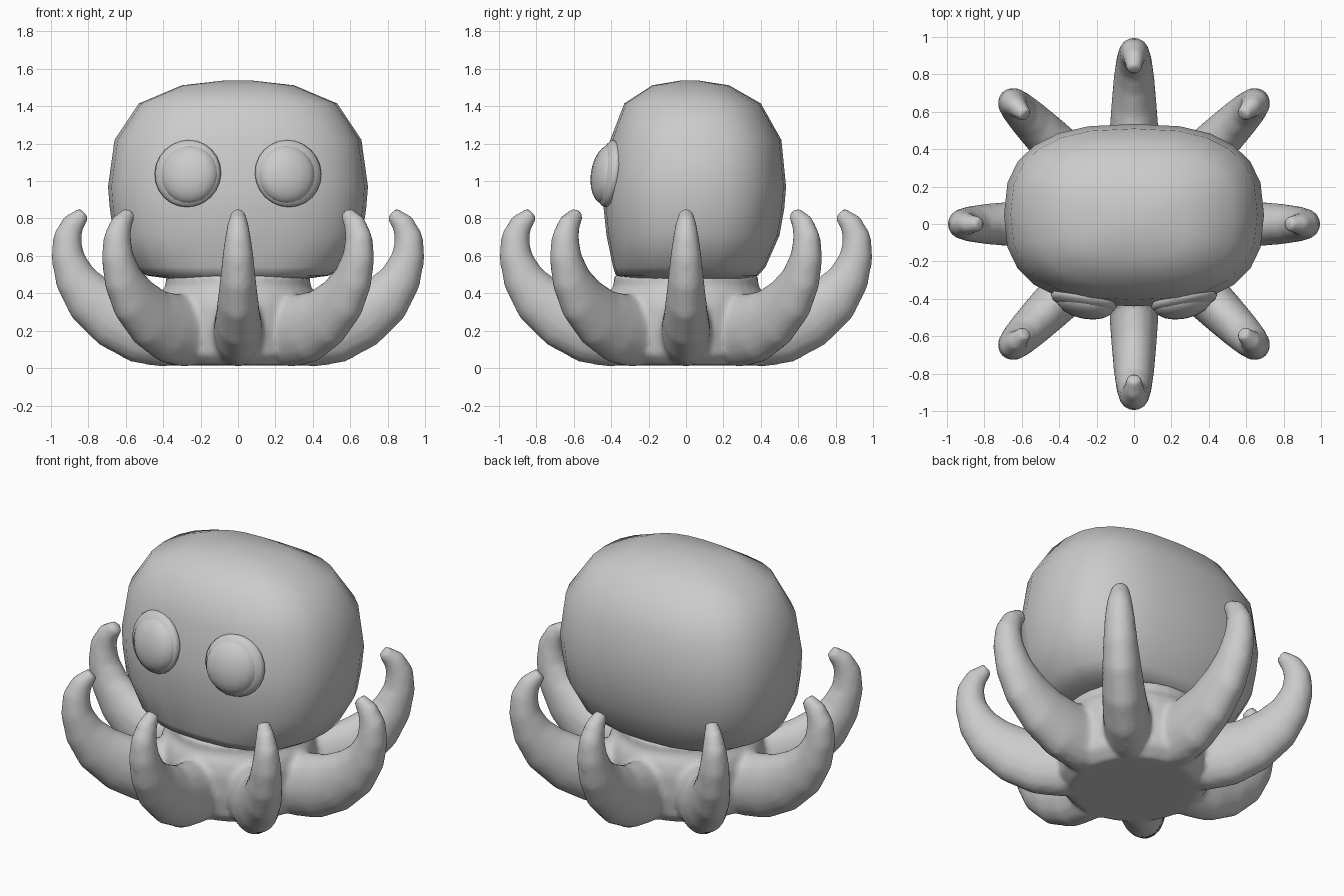
import bpy, bmesh, math
from mathutils import Vector, Matrix

if "Cube" in bpy.data.objects:
    bpy.data.objects.remove(bpy.data.objects["Cube"])


def loft(bm, rings):
    """Skin closed rings of points and cap both ends."""
    loops = [[bm.verts.new(p) for p in r] for r in rings]
    n = len(loops[0])
    for a, b in zip(loops, loops[1:]):
        for i in range(n):
            j = (i + 1) % n
            bm.faces.new((a[i], a[j], b[j], b[i]))
    for loop in (loops[0], loops[-1]):
        mid = sum((v.co for v in loop), Vector()) / n
        c = bm.verts.new(mid)
        for i in range(n):
            bm.faces.new((loop[i], loop[(i + 1) % n], c))


def finish(bm, name):
    bmesh.ops.recalc_face_normals(bm, faces=bm.faces)
    for f in bm.faces:
        f.smooth = True
    me = bpy.data.meshes.new(name)
    bm.to_mesh(me)
    bm.free()
    ob = bpy.data.objects.new(name, me)
    bpy.context.collection.objects.link(ob)
    return ob


def super_ring(z, hx, yf, yb, n=24, e=2.6):
    """Rounded-rectangle ring from half width and front/back limits."""
    pts = []
    for i in range(n):
        t = 2 * math.pi * i / n
        c, s = math.cos(t), math.sin(t)
        x = math.copysign(abs(c) ** (2 / e), c) * hx
        y = math.copysign(abs(s) ** (2 / e), s) * (yb - yf) / 2 + (yb + yf) / 2
        pts.append((x, y, z))
    return pts


# Head: z, half width, front y, back y
bm = bmesh.new()
loft(bm, [super_ring(*r) for r in [
    (0.48, 0.38, -0.31, 0.34), (0.495, 0.49, -0.375, 0.385),
    (0.54, 0.575, -0.39, 0.425), (0.71, 0.665, -0.425, 0.50),
    (0.85, 0.685, -0.44, 0.525), (0.97, 0.695, -0.44, 0.535),
    (1.22, 0.66, -0.405, 0.51), (1.415, 0.53, -0.33, 0.40),
    (1.512, 0.30, -0.18, 0.23), (1.537, 0.08, -0.03, 0.07)]])
finish(bm, "head")

# Lower body: hub and eight curled arms, fused together
bm = bmesh.new()
hub = [(0.015, 0.36), (0.07, 0.42), (0.2, 0.44), (0.33, 0.44),
       (0.395, 0.42), (0.44, 0.385), (0.5, 0.39)]
loft(bm, [super_ring(z, r, -r, r, 32, 2) for z, r in hub])

# Arm stations: radius, z, half width, half thickness
arm = [(0.20, 0.20, 0.13, 0.17), (0.40, 0.198, 0.135, 0.193),
       (0.52, 0.215, 0.13, 0.19), (0.66, 0.27, 0.12, 0.168),
       (0.79, 0.37, 0.108, 0.142), (0.87, 0.48, 0.096, 0.112),
       (0.912, 0.60, 0.084, 0.088), (0.912, 0.70, 0.07, 0.077),
       (0.88, 0.775, 0.055, 0.062), (0.82, 0.83, 0.038, 0.038)]
for k in range(8):
    rot = Matrix.Rotation(k * math.pi / 4, 3, 'Z')
    rings = []
    for i, (r, z, w, h) in enumerate(arm):
        a, b = arm[max(i - 1, 0)], arm[min(i + 1, len(arm) - 1)]
        d = Vector((b[0] - a[0], 0, b[1] - a[1])).normalized()
        up = Vector((-d.z, 0, d.x))
        rings.append([rot @ (Vector((r, 0, z))
                      + Vector((0, w * math.cos(t), 0)) + up * (h * math.sin(t)))
                      for t in [2 * math.pi * j / 16 for j in range(16)]])
    loft(bm, rings)
body = finish(bm, "body_and_arms")
rm = body.modifiers.new("fuse", 'REMESH')
rm.mode = 'VOXEL'
rm.voxel_size = 0.018
rm.use_smooth_shade = True
sm = body.modifiers.new("blend", 'SMOOTH')
sm.factor = 0.5
sm.iterations = 6

# Eyes: flat rim with a bulging eyeball, tilted outward and up
for side, tag in ((-1, "left"), (1, "right")):
    tilt = (Matrix.Rotation(side * math.radians(11), 4, 'Z')
            @ Matrix.Rotation(math.radians(-8), 4, 'X'))
    for name, loc, rad, depth in (
            ("eye_rim", (0.268, -0.41, 1.04), 0.181, 0.06),
            ("eyeball", (0.26, -0.425, 1.035), 0.158, 0.08)):
        bm = bmesh.new()
        bmesh.ops.create_uvsphere(bm, u_segments=16, v_segments=12, radius=1)
        m = (Matrix.Translation((side * loc[0], loc[1], loc[2])) @ tilt
             @ Matrix.Diagonal((rad, depth, rad, 1)))
        bmesh.ops.transform(bm, matrix=m, verts=bm.verts)
        finish(bm, tag + "_" + name)
